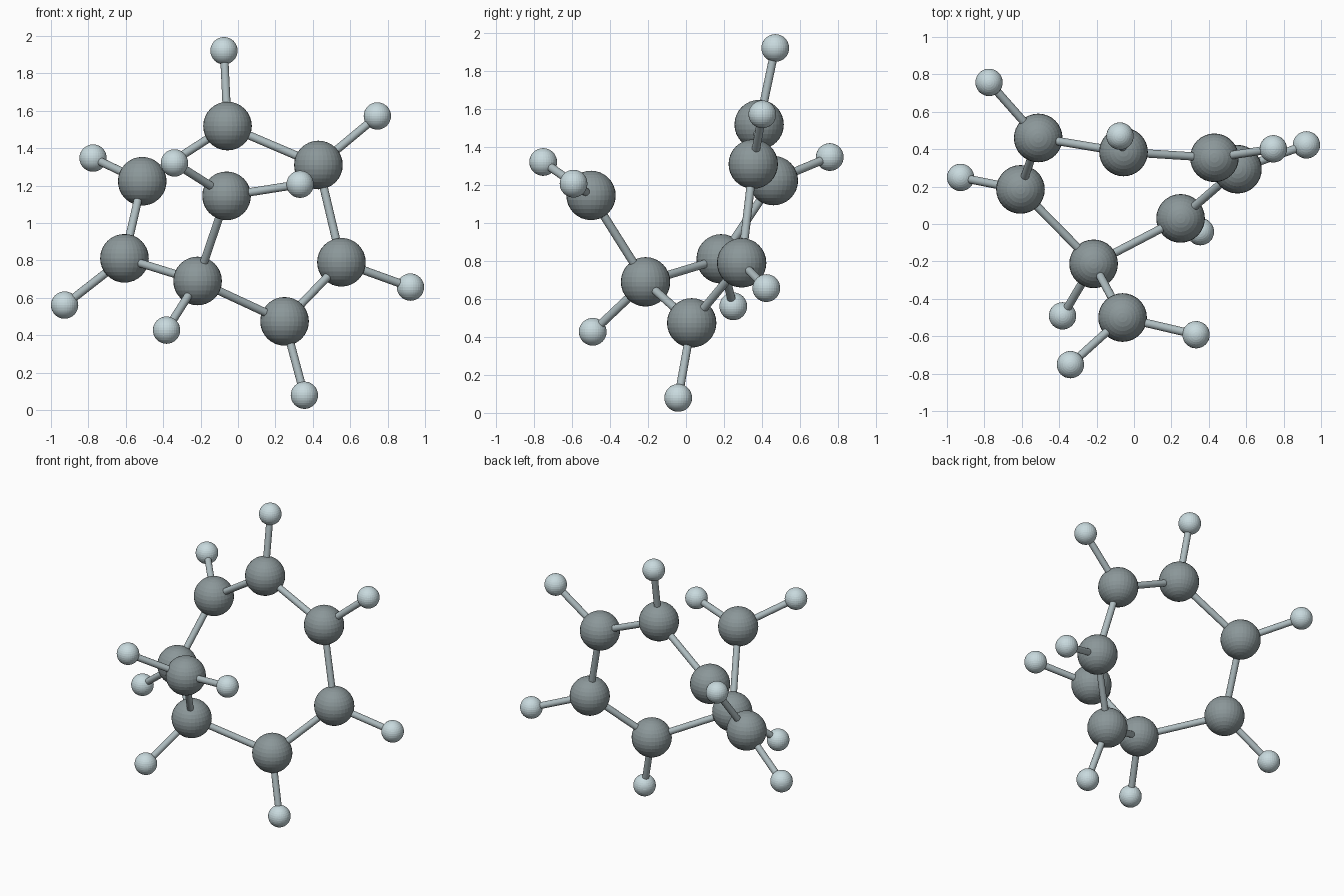
import bpy
from mathutils import Vector

if "Cube" in bpy.data.objects:
    bpy.data.objects.remove(bpy.data.objects["Cube"])

R_CARBON, R_HYDROGEN, R_STICK = 0.13, 0.073, 0.022


def material(name, colour):
    m = bpy.data.materials.new(name)
    m.diffuse_color = (*colour, 1)
    m.use_nodes = True
    m.node_tree.nodes["Principled BSDF"].inputs["Base Color"].default_value = m.diffuse_color
    return m


dark = material("dark_grey", (0.26, 0.31, 0.32))
pale = material("pale_blue_grey", (0.58, 0.70, 0.73))
mid = material("stick_grey", (0.43, 0.51, 0.53))


def ball(name, pos, radius, mat):
    bpy.ops.mesh.primitive_uv_sphere_add(segments=32, ring_count=16, radius=radius, location=pos)
    ob = bpy.context.object
    ob.name = name
    ob.data.materials.append(mat)


def stick(name, a, b):
    a, b = Vector(a), Vector(b)
    d = b - a
    bpy.ops.mesh.primitive_cylinder_add(vertices=16, radius=R_STICK, depth=d.length, location=(a + b) / 2)
    ob = bpy.context.object
    ob.name = name
    ob.rotation_euler = d.to_track_quat('Z', 'Y').to_euler()
    ob.data.materials.append(mid)
    bpy.ops.object.shade_smooth_by_angle()


# Large balls: seven in a ring, the last one branching off
large = [
    (-0.056, 0.385, 1.518), (0.43, 0.354, 1.31), (0.553, 0.293, 0.79),
    (0.249, 0.030, 0.474), (-0.216, -0.213, 0.69), (-0.607, 0.185, 0.811),
    (-0.512, 0.460, 1.223), (-0.061, -0.500, 1.145),
]

# Small balls: (index of the large ball carrying it, position)
small = [
    (0, (-0.075, 0.470, 1.921)), (1, (0.745, 0.402, 1.572)),
    (2, (0.922, 0.423, 0.657)), (3, (0.355, -0.041, 0.079)),
    (4, (-0.382, -0.491, 0.427)), (5, (-0.927, 0.249, 0.561)),
    (6, (-0.775, 0.757, 1.347)), (7, (-0.340, -0.752, 1.321)),
    (7, (0.332, -0.592, 1.207)),
]

for i, p in enumerate(large):
    ball(f"large_ball_{i + 1}", p, R_CARBON, dark)

# Sticks of the ring and the branch
for i in range(7):
    stick(f"ring_stick_{i + 1}", large[i], large[(i + 1) % 7])
stick("branch_stick", large[4], large[7])

# Small balls with their sticks
for n, (i, p) in enumerate(small):
    ball(f"small_ball_{n + 1}", p, R_HYDROGEN, pale)
    stick(f"outer_stick_{n + 1}", large[i], p)
